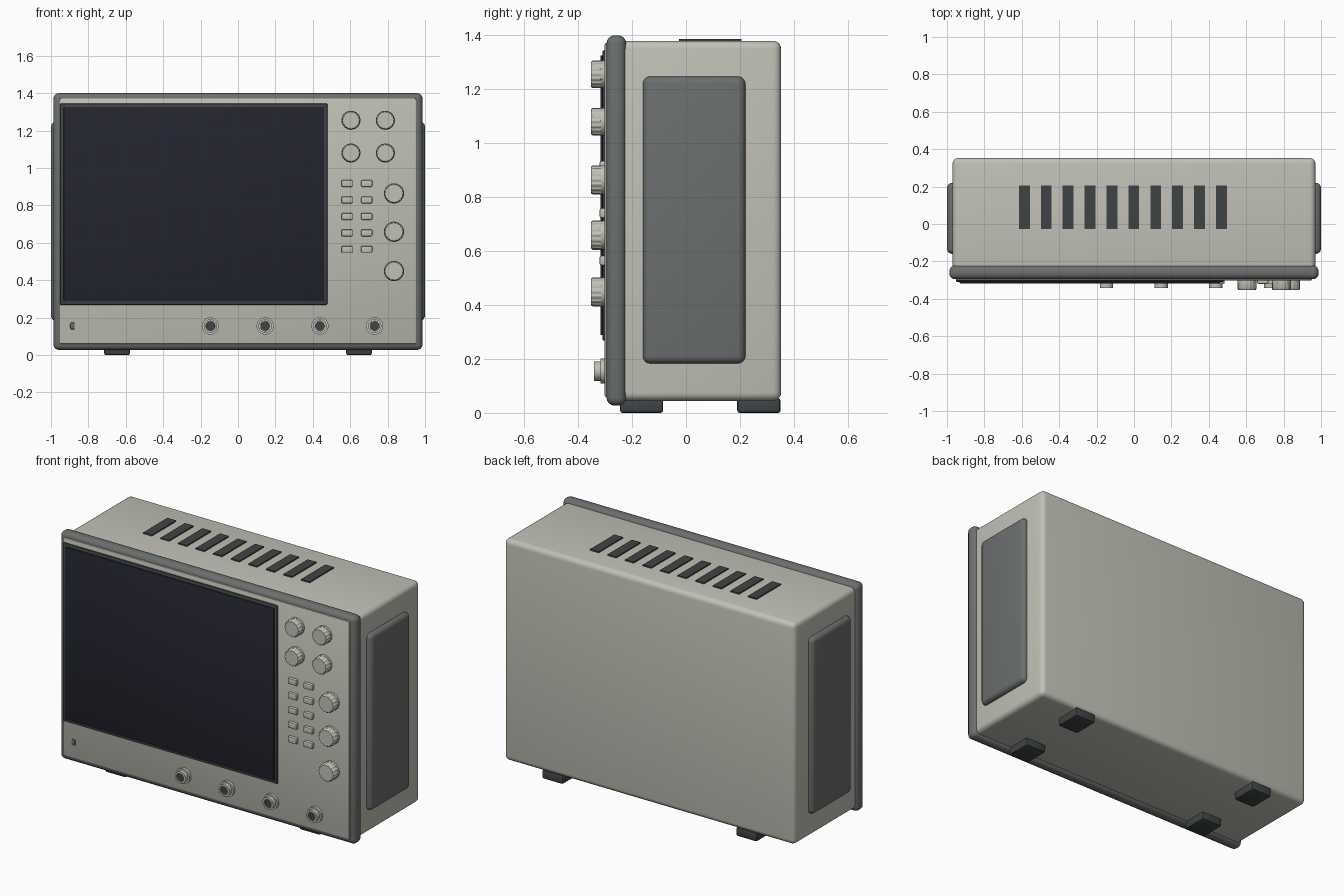
import bpy, bmesh, math
from mathutils import Matrix

if "Cube" in bpy.data.objects:
    bpy.data.objects.remove(bpy.data.objects["Cube"])


def material(name, rgb):
    lin = [((c / 255 + 0.055) / 1.055) ** 2.4 for c in rgb]
    m = bpy.data.materials.new(name)
    m.diffuse_color = (*lin, 1)
    m.use_nodes = True
    m.node_tree.nodes["Principled BSDF"].inputs["Base Color"].default_value = m.diffuse_color
    return m


BEIGE = material("warm_grey_plastic", (194, 193, 183))
GREY = material("dark_grey_rubber", (107, 111, 110))
CHARCOAL = material("charcoal", (62, 68, 68))
SCREEN = material("screen_glass", (36, 36, 48))


def finish(name, bm, mat):
    bmesh.ops.recalc_face_normals(bm, faces=bm.faces)
    me = bpy.data.meshes.new(name)
    bm.to_mesh(me)
    bm.free()
    me.materials.append(mat)
    ob = bpy.data.objects.new(name, me)
    bpy.context.collection.objects.link(ob)
    bpy.ops.object.select_all(action='DESELECT')
    bpy.context.view_layer.objects.active = ob
    ob.select_set(True)
    bpy.ops.object.shade_smooth_by_angle(angle=math.radians(35))
    return ob


def box(name, x, y, z, mat, bevel=0.0, seg=4):
    """Box from (min, max) ranges with rounded edges."""
    bm = bmesh.new()
    bmesh.ops.create_cube(bm, size=1)
    for v in bm.verts:
        for i, (lo, hi) in enumerate((x, y, z)):
            v.co[i] = lo if v.co[i] < 0 else hi
    if bevel:
        bmesh.ops.bevel(bm, geom=bm.edges[:], offset=bevel, segments=seg,
                        profile=0.5, affect='EDGES')
    return finish(name, bm, mat)


def lathe(name, x, z, profile, mat, sides=32, knurl=0.0):
    """Turned part about the y axis; profile is (radius, y), ends capped."""
    bm = bmesh.new()
    rings = []
    for r, y in profile:
        ring = []
        for i in range(sides):
            a = 2 * math.pi * i / sides
            rr = r - (knurl if i % 4 > 1 else 0)
            ring.append(bm.verts.new((x + rr * math.cos(a), y, z + rr * math.sin(a))))
        rings.append(ring)
    for a, b in zip(rings, rings[1:]):
        for i in range(sides):
            j = (i + 1) % sides
            bm.faces.new((a[i], a[j], b[j], b[i]))
    bm.faces.new(rings[0])
    bm.faces.new(rings[-1])
    return finish(name, bm, mat)


# Case, bumper frame around the front, and front panel
box("case", (-0.97, 0.97), (-0.27, 0.353), (0.045, 1.38), BEIGE, 0.03)
box("front_bumper", (-0.987, 0.987), (-0.295, -0.222), (0.027, 1.4), GREY, 0.03)
box("front_panel", (-0.953, 0.953), (-0.302, -0.25), (0.058, 1.373), BEIGE, 0.008, 2)

# Screen
box("screen_surround", (-0.952, 0.478), (-0.31, -0.29), (0.268, 1.345), CHARCOAL, 0.006, 2)
box("screen", (-0.932, 0.46), (-0.318, -0.3), (0.288, 1.326), SCREEN, 0.004, 2)

# Side grips, mirrored
for side, s in (("left", -1), ("right", 1)):
    box(side + "_side_grip", tuple(sorted((s * 0.92, s * 1.0))),
        (-0.16, 0.22), (0.183, 1.248), GREY, 0.028)

# Feet
for side, s in (("left", -1), ("right", 1)):
    for end, y in (("front", -0.165), ("rear", 0.27)):
        box(f"{end}_{side}_foot", (s * 0.647 - 0.069, s * 0.647 + 0.069),
            (y - 0.08, y + 0.08), (0, 0.055), CHARCOAL, 0.009, 2)

# Top vents
for i in range(10):
    x = -0.586 + i * 0.117
    box(f"vent_{i + 1}", (x - 0.029, x + 0.029), (-0.026, 0.206), (1.37, 1.387), CHARCOAL)


# Knobs: plain skirt plus ribbed grip
def knob(name, x, z, r):
    lathe(name + "_skirt", x, z, [(r, -0.29), (r, -0.315)], BEIGE, 40)
    lathe(name, x, z, [(r, -0.31), (r, -0.346), (r - 0.005, -0.353)], BEIGE, 64, 0.003)


for i, (x, z) in enumerate([(x, z) for z in (1.255, 1.08) for x in (0.604, 0.788)]):
    knob(f"small_knob_{i + 1}", x, z, 0.051)
for i, z in enumerate((0.864, 0.659, 0.449)):
    knob(f"large_knob_{i + 1}", 0.834, z, 0.054)

# Button grid
for row in range(5):
    for col, x in enumerate((0.583, 0.688)):
        z = 0.917 - row * 0.088
        box(f"button_{row + 1}_{col + 1}", (x - 0.03, x + 0.03), (-0.32, -0.29),
            (z - 0.018, z + 0.018), BEIGE, 0.006, 2)

# Input sockets: flange, hollow collar and dark core
for i in range(4):
    x, z = -0.147 + i * 0.2925, 0.155
    lathe(f"socket_flange_{i + 1}", x, z, [(0.046, -0.29), (0.046, -0.318)], BEIGE)
    lathe(f"socket_collar_{i + 1}", x, z,
          [(0.036, -0.3), (0.036, -0.341), (0.026, -0.341), (0.026, -0.31)], BEIGE)
    lathe(f"socket_core_{i + 1}", x, z, [(0.0255, -0.31), (0.0255, -0.335)], CHARCOAL, 24)

# Power button
box("power_button", (-0.897, -0.873), (-0.31, -0.29), (0.137, 0.174), GREY, 0.007, 2)
